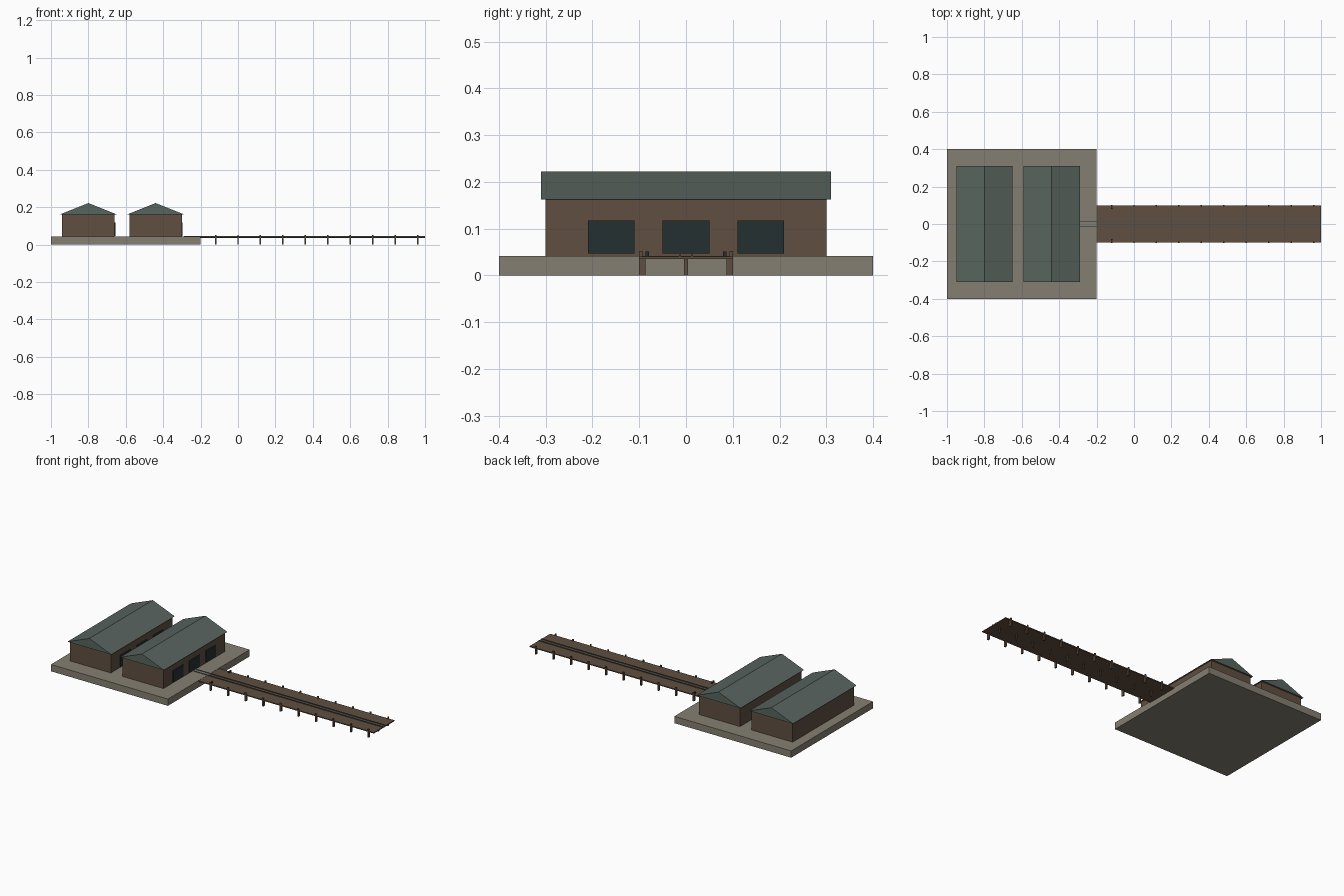
import bpy
import bmesh

if "Cube" in bpy.data.objects:
    bpy.data.objects.remove(bpy.data.objects["Cube"])


def material(name, r, g, b):
    m = bpy.data.materials.new(name)
    m.use_nodes = True
    m.diffuse_color = (r, g, b, 1)
    m.node_tree.nodes["Principled BSDF"].inputs["Base Color"].default_value = (r, g, b, 1)
    return m


STONE = material("quay_stone", 0.235, 0.212, 0.165)
TIMBER = material("brown_timber", 0.115, 0.077, 0.052)
SLATE = material("green_slate", 0.098, 0.128, 0.113)
DARK = material("dark_door", 0.018, 0.03, 0.031)
STEEL = material("rail_steel", 0.07, 0.085, 0.085)


def finish(name, bm, mat):
    bmesh.ops.recalc_face_normals(bm, faces=bm.faces)
    me = bpy.data.meshes.new(name)
    bm.to_mesh(me)
    bm.free()
    me.materials.append(mat)
    ob = bpy.data.objects.new(name, me)
    bpy.context.collection.objects.link(ob)
    return ob


def box(name, x, y, z, mat):
    """Box spanning the given (low, high) ranges."""
    bm = bmesh.new()
    bmesh.ops.create_cube(bm, size=1)
    for v in bm.verts:
        v.co = [r[0] if c < 0 else r[1] for c, r in zip(v.co, (x, y, z))]
    return finish(name, bm, mat)


def around(c, width):
    return (c - width / 2, c + width / 2)


def gable_roof(name, cx, half_w, half_l, z0, z1):
    bm = bmesh.new()
    profile = [(cx - half_w, z0), (cx + half_w, z0), (cx, z1)]
    face = bm.faces.new([bm.verts.new((x, -half_l, z)) for x, z in profile])
    new = bmesh.ops.extrude_face_region(bm, geom=[face])["geom"]
    bmesh.ops.translate(bm, vec=(0, 2 * half_l, 0),
                        verts=[v for v in new if isinstance(v, bmesh.types.BMVert)])
    return finish(name, bm, SLATE)


GROUND = 0.042
EAVES = 0.162

# Stone quay
box("quay", (-1, -0.2), (-0.4, 0.4), (0, GROUND), STONE)

# Two warehouses with loading doors towards the pier
for label, cx in (("rear", -0.8), ("front", -0.44)):
    box(label + "_warehouse_walls", around(cx, 0.28), (-0.3, 0.3), (GROUND, EAVES), TIMBER)
    gable_roof(label + "_warehouse_roof", cx, 0.15, 0.31, EAVES, 0.222)
    for i, y in enumerate((-0.16, 0, 0.16)):
        box(f"{label}_door_{i}", (cx + 0.138, cx + 0.144), around(y, 0.1),
            (0.047, 0.118), DARK)

# Pier deck and its rails
box("pier_deck", (-0.2, 1), (-0.1, 0.1), (0.035, 0.041), TIMBER)
for side, s in (("right", -1), ("left", 1)):
    box(side + "_rail", (-0.29, 1), around(s * 0.013, 0.005), (0.04, 0.045), STEEL)
    box(side + "_bollard", around(-0.12, 0.008), around(s * 0.083, 0.008),
        (0.04, 0.051), DARK)

# Piles beneath the deck, the outer ones rising above it
for i in range(10):
    px = around(-0.12 + 0.12 * i, 0.008)
    box(f"centre_pile_{i}", px, around(0, 0.008), (0, 0.036), TIMBER)
    for side, s in (("right", -1), ("left", 1)):
        box(f"{side}_outer_pile_{i}", px, around(s * 0.097, 0.007), (0, 0.052), TIMBER)
        box(f"{side}_inner_pile_{i}", px, around(s * 0.09, 0.007), (0, 0.036), TIMBER)
